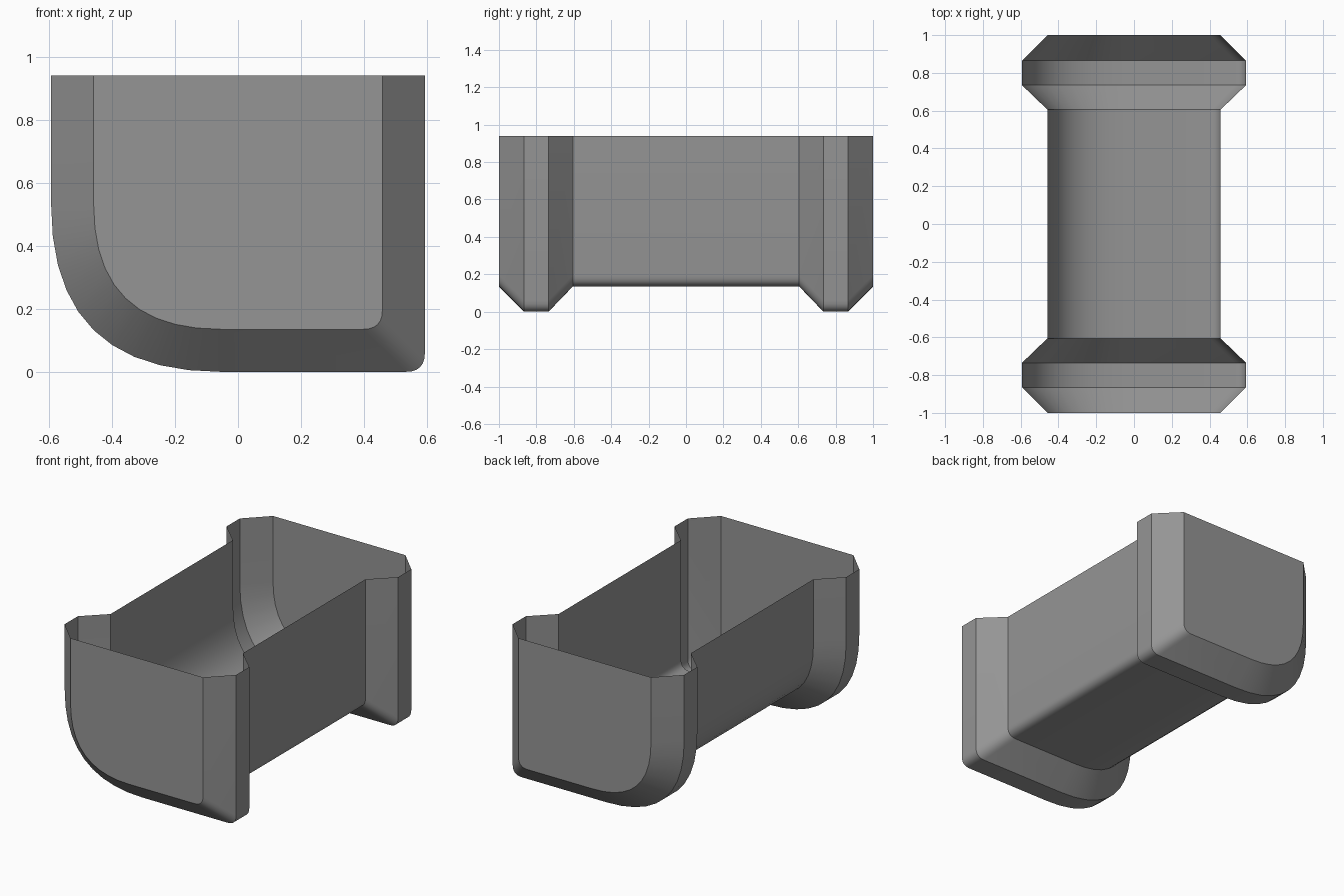
import bpy
import bmesh
from mathutils import Vector

cube = bpy.data.objects.get("Cube")
if cube:
    bpy.data.objects.remove(cube, do_unlink=True)

TOP = 0.94

# Plain grey material
grey = bpy.data.materials.new("plain grey")
grey.use_nodes = True
colour = (0.3, 0.3, 0.3, 1)
grey.diffuse_color = colour
grey.node_tree.nodes["Principled BSDF"].inputs["Base Color"].default_value = colour


def rounded(start, corner, end, steps):
    """Quadratic curve that rounds a corner."""
    a, b, c = Vector(start), Vector(corner), Vector(end)
    ts = [i / steps for i in range(steps + 1)]
    return [a * (1 - t) ** 2 + b * 2 * t * (1 - t) + c * t * t for t in ts]


def section(half, floor):
    """Open U section: broad curve on the right, tight corner on the left."""
    points = [Vector((-half, TOP))]
    points += rounded((-half, 0.53), (-half, floor), (-0.055, floor), 10)
    points += rounded((half - 0.06, floor), (half, floor), (half, floor + 0.06), 6)
    return points + [Vector((half, TOP))]


narrow = section(0.458, 0.135)
wide = section(0.593, 0.0)

# Sections along the trough, mirrored front to back
front = [(-1, narrow), (-0.865, wide), (-0.735, wide), (-0.605, narrow)]
stations = front + [(-y, s) for y, s in reversed(front)]

bm = bmesh.new()
rows = [[bm.verts.new((p.x, y, p.y)) for p in s] for y, s in stations]

# Open-topped skin and the two end walls
for r, q in zip(rows, rows[1:]):
    for i in range(len(r) - 1):
        bm.faces.new((r[i], q[i], q[i + 1], r[i + 1]))
bm.faces.new(rows[0])
bm.faces.new(rows[-1][::-1])

bmesh.ops.recalc_face_normals(bm, faces=bm.faces)
mesh = bpy.data.meshes.new("flared_trough")
bm.to_mesh(mesh)
bm.free()
mesh.materials.append(grey)

trough = bpy.data.objects.new("flared_trough", mesh)
bpy.context.collection.objects.link(trough)
bpy.context.view_layer.objects.active = trough
trough.select_set(True)
bpy.ops.object.shade_smooth_by_angle(angle=0.5)
